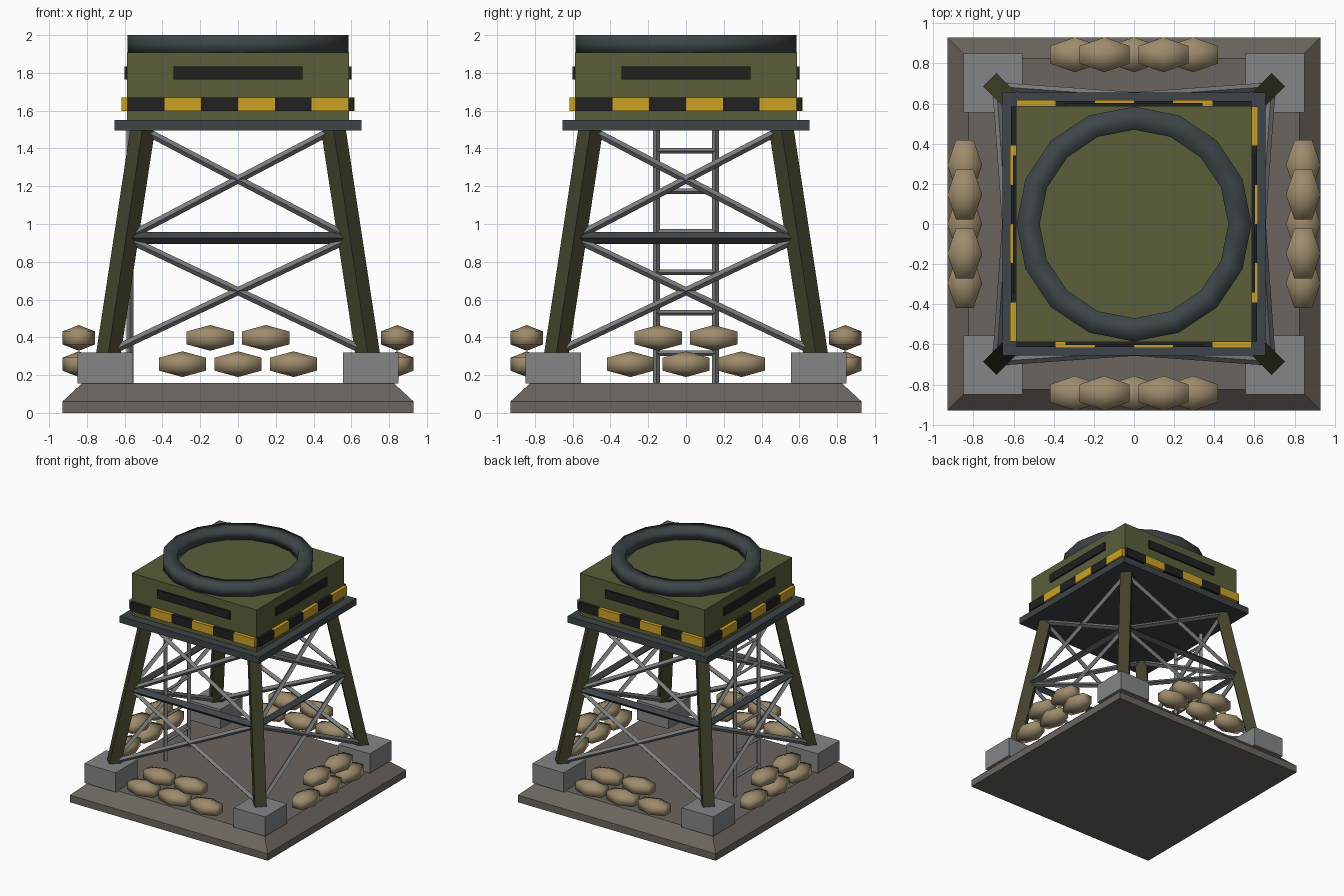
import bpy, bmesh, math
from mathutils import Vector, Matrix

if "Cube" in bpy.data.objects:
    bpy.data.objects.remove(bpy.data.objects["Cube"])


def material(name, rgb):
    m = bpy.data.materials.new(name)
    m.diffuse_color = (*rgb, 1)
    m.use_nodes = True
    m.node_tree.nodes["Principled BSDF"].inputs["Base Color"].default_value = m.diffuse_color
    return m


EARTH = material("earth_brown", (0.145, 0.128, 0.112))
CONCRETE = material("concrete_grey", (0.23, 0.235, 0.24))
DARK_OLIVE = material("dark_olive", (0.054, 0.053, 0.024))
OLIVE = material("olive_green", (0.103, 0.115, 0.042))
STEEL = material("light_steel", (0.20, 0.205, 0.21))
DARK_STEEL = material("dark_steel", (0.048, 0.06, 0.065))
BLACK = material("black", (0.015, 0.015, 0.016))
YELLOW = material("warning_yellow", (0.60, 0.36, 0.018))
SAND = material("sandbag_tan", (0.34, 0.26, 0.15))


def finish(name, bm, mat, smooth=False):
    bmesh.ops.recalc_face_normals(bm, faces=bm.faces)
    for f in bm.faces:
        f.smooth = smooth
    me = bpy.data.meshes.new(name)
    bm.to_mesh(me)
    bm.free()
    me.materials.append(mat)
    ob = bpy.data.objects.new(name, me)
    bpy.context.collection.objects.link(ob)
    return ob


def box(name, lo, hi, mat, turn=0):
    lo, hi = Vector(lo), Vector(hi)
    bm = bmesh.new()
    m = Matrix.Translation((lo + hi) / 2) @ Matrix.Diagonal((*(hi - lo), 1))
    bmesh.ops.create_cube(bm, size=1, matrix=Matrix.Rotation(turn, 4, 'Z') @ m)
    return finish(name, bm, mat)


def beam(name, a, b, r, mat, hint=(0, 0, 1), twist=0):
    """Four-sided bar from a to b, one corner pointing along hint."""
    a, b = Vector(a), Vector(b)
    d = (b - a).normalized()
    u = Vector(hint)
    u = (u - d * u.dot(d)).normalized()
    v = d.cross(u)
    bm = bmesh.new()
    rings = []
    for p in (a, b):
        rings.append([bm.verts.new(p + r * (u * math.cos(t) + v * math.sin(t)))
                      for t in (twist + k * math.pi / 2 for k in range(4))])
    for k in range(4):
        n = (k + 1) % 4
        bm.faces.new((rings[0][k], rings[0][n], rings[1][n], rings[1][k]))
    bm.faces.new(rings[0])
    bm.faces.new(rings[1])
    return finish(name, bm, mat)


def lathe(name, profile, sides, mat, closed=False, smooth=False, start=0.0):
    """Sweep (radius, z) points about the z axis."""
    bm = bmesh.new()
    rows = []
    for i in range(sides):
        t = start + 2 * math.pi * i / sides
        rows.append([bm.verts.new((r * math.cos(t), r * math.sin(t), z)) for r, z in profile])
    n = len(profile)
    for i in range(sides):
        p, q = rows[i], rows[(i + 1) % sides]
        for j in range(n if closed else n - 1):
            k = (j + 1) % n
            bm.faces.new((p[j], q[j], q[k], p[k]))
    if not closed:
        bm.faces.new([row[0] for row in rows])
        bm.faces.new([row[-1] for row in rows])
    return finish(name, bm, mat, smooth)


def leg_offset(z):
    return 0.505 + (1.5 - z) * 0.1525


# Bevelled square ground slab
S = math.sqrt(2)
lathe("ground_slab", [(0.93 * S, 0), (0.93 * S, 0.06), (0.825 * S, 0.157)], 4, EARTH,
      start=math.pi / 4)

# Platform, cabin and top ring
box("platform", (-0.655, -0.655, 1.495), (0.655, 0.655, 1.55), DARK_STEEL)
box("cabin", (-0.587, -0.587, 1.55), (0.587, 0.587, 1.908), OLIVE)
lathe("top_ring", [(0.585, 1.905), (0.585, 2.0), (0.47, 2.0), (0.47, 1.905)], 16,
      DARK_STEEL, closed=True, smooth=True)


def sandbag(name, t, z, turn):
    bm = bmesh.new()
    bmesh.ops.create_uvsphere(bm, u_segments=6, v_segments=3, radius=1)
    # Corner of the hexagon points outward, flat ends along the length
    if max(abs(v.co.x) for v in bm.verts) > max(abs(v.co.y) for v in bm.verts):
        bmesh.ops.rotate(bm, verts=bm.verts, matrix=Matrix.Rotation(math.pi / 2, 3, 'Z'))
    half = Vector((0.125, 0.087, 0.068))
    size = [max(abs(v.co[i]) for v in bm.verts) for i in range(3)]
    for v in bm.verts:
        v.co = Vector([v.co[i] / size[i] * half[i] for i in range(3)]) + Vector((t, -0.843, z))
    bm.transform(Matrix.Rotation(turn, 4, 'Z'))
    finish(name, bm, SAND, smooth=True)


# Everything that repeats on the four sides
for i, side in enumerate(("front", "right", "back", "left")):
    turn = i * math.pi / 2
    rot = Matrix.Rotation(turn, 4, 'Z')

    # Footing and sloping leg at the right-hand corner of this side
    box(side + "_footing", (0.555, -0.85, 0.155), (0.85, -0.555, 0.32), CONCRETE, turn)
    lo, hi = leg_offset(0.22), leg_offset(1.5)
    beam(side + "_leg", rot @ Vector((lo, -lo, 0.22)), rot @ Vector((hi, -hi, 1.5)), 0.065,
         DARK_OLIVE, rot @ Vector((1, -1, 0)), math.pi / 4)

    # Middle rail and two crossed pairs of braces
    m = leg_offset(0.925)
    beam(side + "_middle_rail", rot @ Vector((-m, -m, 0.925)), rot @ Vector((m, -m, 0.925)),
         0.032, DARK_STEEL)
    for level, z0, z1 in (("lower", 0.32, 0.925), ("upper", 0.925, 1.5)):
        a, b = leg_offset(z0), leg_offset(z1)
        for s, way in ((1, "rising"), (-1, "falling")):
            beam(f"{side}_{level}_{way}_brace", rot @ Vector((-s * a, -a, z0)),
                 rot @ Vector((s * b, -b, z1)), 0.021, STEEL)

    # Vision slit and warning stripe blocks
    box(side + "_slit", (-0.342, -0.602, 1.765), (0.342, -0.58, 1.835), BLACK, turn)
    for k in range(6):
        x = -0.585 + 0.195 * k
        yellow = k % 2 == 1
        box(f"{side}_stripe_{k}", (x, -0.617 if yellow else -0.613, 1.598),
            (x + 0.195, -0.58, 1.671), YELLOW if yellow else BLACK, turn)

    # Sandbag wall: three below, two above
    for k, (t, z) in enumerate(((-0.294, 0.258), (0, 0.258), (0.294, 0.258),
                                (-0.147, 0.397), (0.147, 0.397))):
        sandbag(f"{side}_sandbag_{k}", t, z, turn)

# Ladder on the left side
for s, name in ((-1, "front"), (1, "back")):
    beam(f"ladder_{name}_rail", (-0.572, s * 0.157, 0.155), (-0.572, s * 0.157, 1.5), 0.019,
         STEEL, (1, 0, 0))
for k in range(6):
    z = 0.315 + 0.2145 * k
    beam(f"ladder_rung_{k}", (-0.572, -0.157, z), (-0.572, 0.157, z), 0.014, STEEL)
